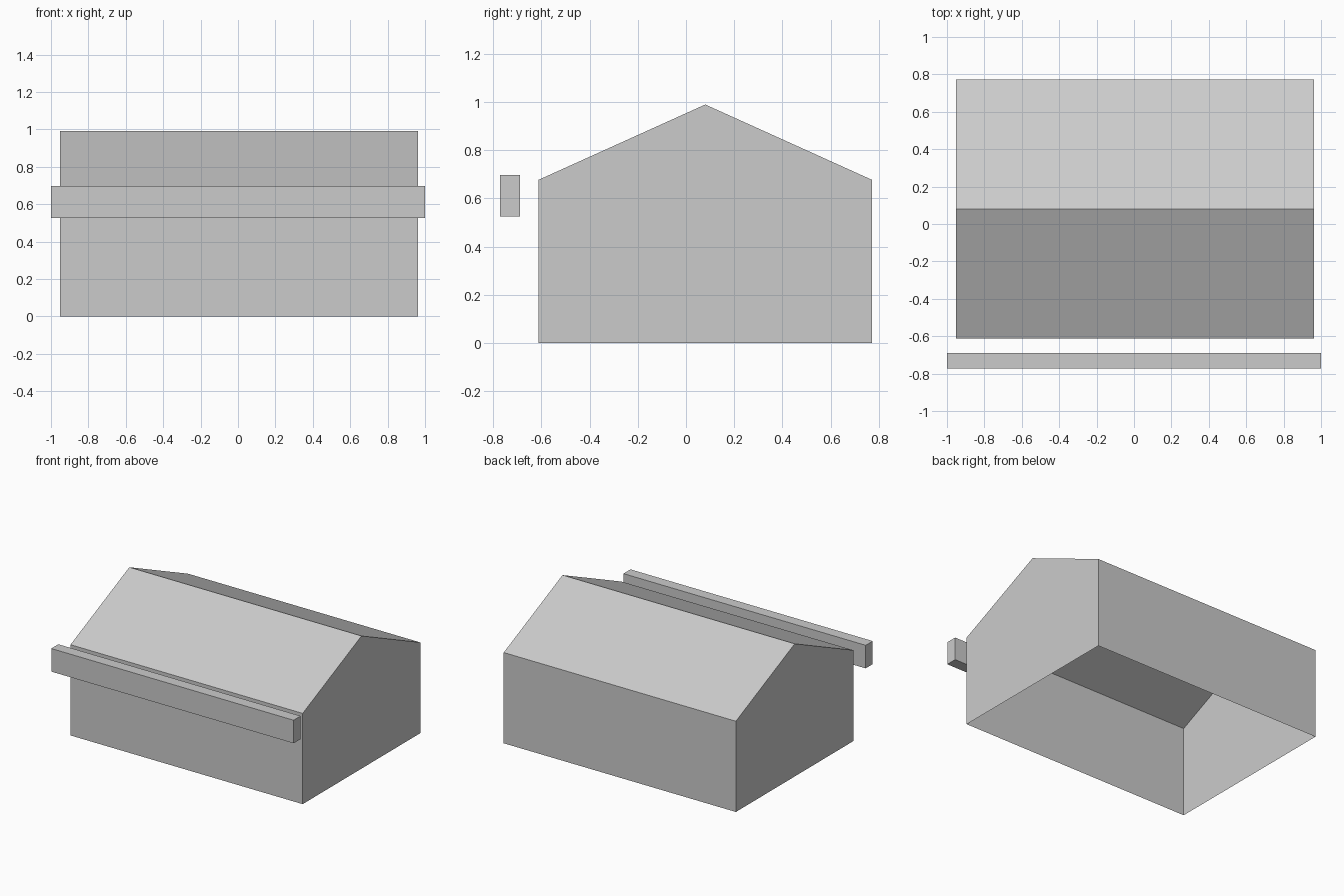
import bpy
import bmesh

cube = bpy.data.objects.get("Cube")
if cube:
    bpy.data.objects.remove(cube, do_unlink=True)

GREY = (0.6, 0.6, 0.6, 1.0)
mat = bpy.data.materials.new("plain grey")
mat.use_nodes = True
mat.diffuse_color = GREY
mat.node_tree.nodes["Principled BSDF"].inputs["Base Color"].default_value = GREY


def extrude_profile(name, profile, x0, x1, open_bottom=False):
    """Sweep a (y, z) outline along x; the first edge is the underside."""
    bm = bmesh.new()
    ends = [[bm.verts.new((x, y, z)) for y, z in profile] for x in (x0, x1)]
    for ring in ends:
        bm.faces.new(ring)
    count = len(profile)
    for i in range(count):
        j = (i + 1) % count
        bm.faces.new((ends[0][i], ends[0][j], ends[1][j], ends[1][i]))
    bmesh.ops.recalc_face_normals(bm, faces=bm.faces)
    if open_bottom:
        under = [f for f in bm.faces if f.normal.z < -0.9]
        bmesh.ops.delete(bm, geom=under, context='FACES_ONLY')
    mesh = bpy.data.meshes.new(name)
    bm.to_mesh(mesh)
    bm.free()
    mesh.materials.append(mat)
    obj = bpy.data.objects.new(name, mesh)
    bpy.context.collection.objects.link(obj)
    return obj


# Gabled shell, hollow and open underneath
front, back, eave, ridge = -0.613, 0.773, 0.677, 0.99
extrude_profile("gabled_house",
                [(front, 0), (back, 0), (back, eave),
                 ((front + back) / 2, ridge), (front, eave)],
                -0.953, 0.963, open_bottom=True)

# Long beam standing clear of the front wall
extrude_profile("front_beam",
                [(-0.773, 0.525), (-0.69, 0.525), (-0.69, 0.697), (-0.773, 0.697)],
                -1.0, 1.0)
